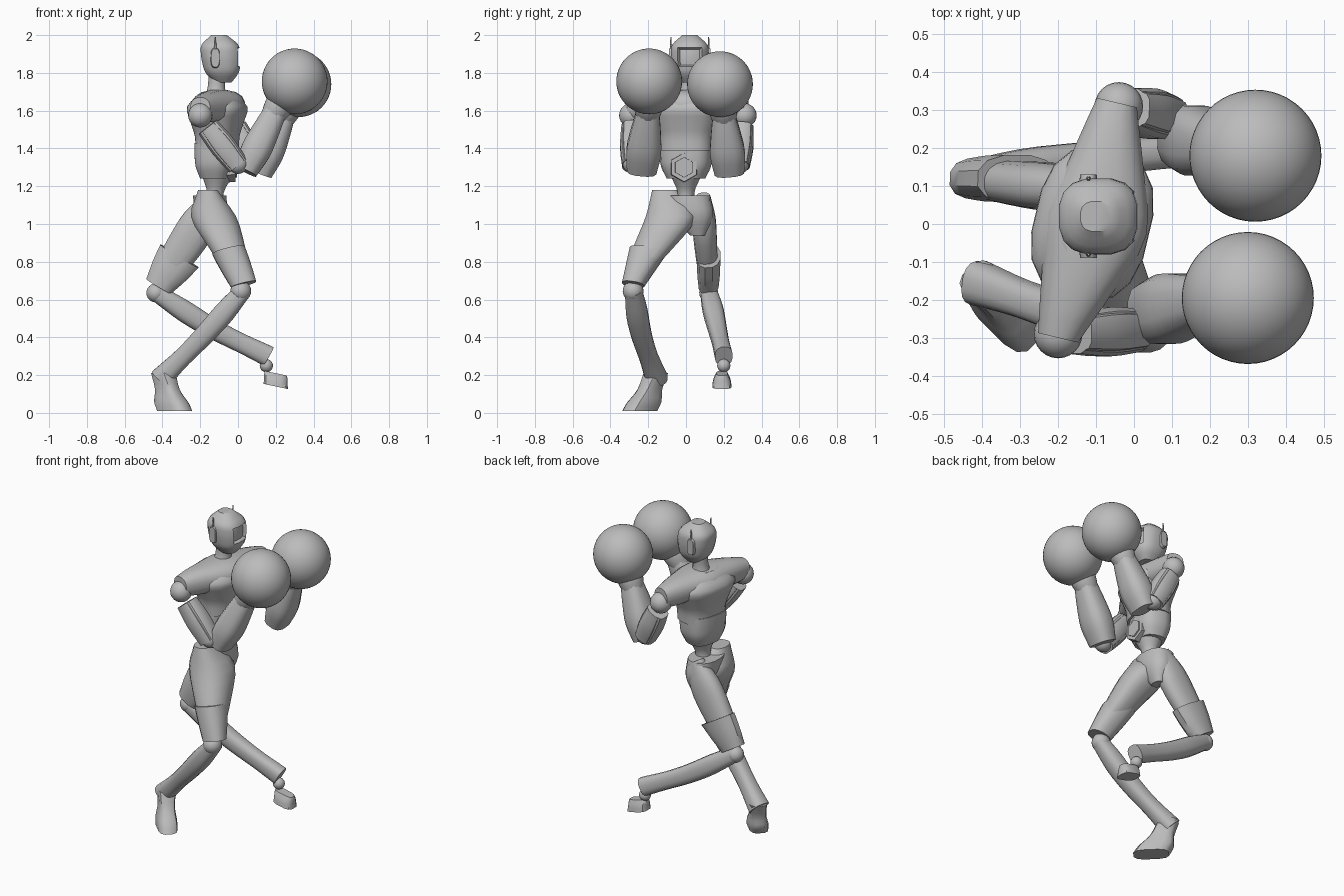
import bpy, bmesh, math
from mathutils import Vector

cube = bpy.data.objects.get("Cube")
if cube:
    bpy.data.objects.remove(cube, do_unlink=True)

grey = bpy.data.materials.new("plain_grey")
grey.use_nodes = True
grey.diffuse_color = (.5, .5, .5, 1)
grey.node_tree.nodes["Principled BSDF"].inputs["Base Color"].default_value = grey.diffuse_color

ACROSS = Vector((1, 0, 0))
SIDE = Vector((0, 1, 0))
UP = Vector((0, 0, 1))
FORWARD = Vector((.97, -.23, 0)).normalized()   # direction the chest faces
SHOULDER = UP.cross(FORWARD)                    # line through both shoulders


def spline(values, t):
    """Smooth value at t along evenly spaced control values."""
    if len(values) == 1:
        return values[0]
    last = len(values) - 1
    index = min(int(t * last), last - 1)
    f = t * last - index
    b, c = values[index], values[index + 1]
    a = values[index - 1] if index > 0 else b * 2 - c
    d = values[index + 2] if index + 2 <= last else c * 2 - b
    return b + ((c - a) + ((a * 2 - b * 5 + c * 4 - d) + (b * 3 - c * 3 + d - a) * f) * f) * f / 2


def finish(name, bm):
    bmesh.ops.recalc_face_normals(bm, faces=bm.faces)
    mesh = bpy.data.meshes.new(name)
    bm.to_mesh(mesh)
    bm.free()
    mesh.materials.append(grey)
    obj = bpy.data.objects.new(name, mesh)
    bpy.context.collection.objects.link(obj)
    bpy.ops.object.select_all(action='DESELECT')
    obj.select_set(True)
    bpy.context.view_layer.objects.active = obj
    bpy.ops.object.shade_smooth_by_angle(angle=math.radians(38))


def loft_mesh(path, widths, depth=(1,), side=SIDE, normal=None, sides=16, power=2.4):
    """Skin rounded sections: half widths along side, depth as a ratio of width."""
    bm = bmesh.new()
    path = [Vector(p) for p in path]
    normal = (normal or path[-1] - path[0]).normalized()
    u = (side - normal * side.dot(normal)).normalized()
    v = normal.cross(u)

    def rounded(value):
        return math.copysign(abs(value) ** (2 / power), value)

    loops = []
    count = 3 * (len(widths) - 1)
    for step in range(count + 1):
        t = step / count
        centre, width, ratio = spline(path, t), spline(widths, t), spline(depth, t)
        angles = [math.tau * (i + .5) / sides for i in range(sides)]
        loops.append([bm.verts.new(centre + u * width * rounded(math.cos(angle))
                                   + v * width * ratio * rounded(math.sin(angle)))
                      for angle in angles])
    for low, high in zip(loops, loops[1:]):
        for i in range(sides):
            j = (i + 1) % sides
            bm.faces.new((low[i], low[j], high[j], high[i]))
    bm.faces.new(loops[0])
    bm.faces.new(loops[-1])
    bmesh.ops.recalc_face_normals(bm, faces=bm.faces)
    return bm


def loft(name, path, widths, **options):
    finish(name, loft_mesh(path, widths, **options))


def ball(name, centre, radius, segments=24):
    bm = bmesh.new()
    bmesh.ops.create_uvsphere(bm, u_segments=segments, v_segments=segments // 2, radius=radius)
    bmesh.ops.translate(bm, vec=centre, verts=bm.verts)
    finish(name, bm)


# Head with a recessed visor
head = loft_mesh([(-.08, .02, 1.75), (-.1, .02, 2)], [.045, .085, .098, .102, .094, .04],
                 depth=(1.04,), normal=UP, power=2.6)
visor = [face for face in head.faces
         if face.normal.x > .75 and abs(face.calc_center_median().z - 1.88) < .045]
bmesh.ops.inset_region(head, faces=visor, thickness=.006, depth=-.02, use_even_offset=True)
finish("head", head)
loft("neck", [(-.12, .01, 1.64), (-.11, .02, 1.8)], [.07, .047, .047], normal=UP, power=2)
for word, outward in (("right", -SIDE), ("left", SIDE)):
    ear = Vector((-.12, .02, 1.88)) + outward * .09
    loft(word + "_ear", [ear, ear + outward * .02], [.025, .022], depth=(2.2,), side=ACROSS, power=3)
    root = ear + outward * .01 + UP * .04
    loft(word + "_antenna", [root, root + UP * .07], [.007, .003], sides=6)

# Torso
loft("abdomen", [(-.12, 0, 1.24), (-.12, 0, 1.43)], [.1, .13, .137, .137],
     depth=(.76,), side=SHOULDER, power=2.8)
loft("chest", [(-.11, 0, 1.39), (-.11, 0, 1.7)], [.144, .15, .18, .2, .1],
     depth=(.76,), side=SHOULDER, power=2.6)
loft("shoulder_yoke", [(-.2, -.3, 1.61), (-.1, 0, 1.625), (-.045, .32, 1.61)],
     [.055, .1, .138, .1, .055], depth=(1.1, .63, 1.1), side=FORWARD, normal=SHOULDER)
belly = Vector((-.12, -.01, 1.3))
for name, size, reach in (("belly_plate_frame", .085, .108), ("belly_plate", .06, .116)):
    loft(name, [belly, belly + ACROSS * reach], [size, size * .9], sides=6, power=2)
loft("waist", [(-.13, 0, 1.08), (-.11, 0, 1.25)], [.06, .045, .08], normal=UP, power=2)
loft("pelvis", [(-.13, .06, .94), (-.15, .01, 1.15)], [.04, .11, .12], depth=(.75,), normal=UP)


# Arms with round gloves
def arm(word, shoulder, elbow, low, wrist, glove):
    shoulder, elbow, low, wrist, glove = map(Vector, (shoulder, elbow, low, wrist, glove))
    ball(word + "_shoulder_joint", shoulder, .064)
    ball(word + "_elbow_joint", elbow, .055)
    ball(word + "_glove", glove, .174, segments=48)
    upper = [shoulder.lerp(elbow, .2) - UP * .01, elbow - UP * .01]
    loft(word + "_upper_arm", upper, [.055, .066, .058], depth=(.85,), sides=12, power=3.5)
    loft(word + "_upper_arm_guard", upper, [.048, .056, .05], depth=(1.3, 1.2), sides=12, power=3.5)
    loft(word + "_forearm", [low, wrist], [.08, .094, .08, .06], depth=(.8, 1), sides=12, power=2.8)
    loft(word + "_glove_cuff", [wrist.lerp(glove, -.25), wrist.lerp(glove, .5)], [.06, .076, .07], power=2)


arm("right", shoulder=(-.2, -.29, 1.575), elbow=(0, -.28, 1.32),
    low=(.04, -.235, 1.28), wrist=(.2, -.2, 1.6), glove=(.3, -.195, 1.755))
arm("left", shoulder=(-.04, .31, 1.575), elbow=(.09, .28, 1.32),
    low=(.12, .23, 1.27), wrist=(.245, .2, 1.58), glove=(.32, .18, 1.74))

# Right leg, standing
loft("right_thigh", [(-.16, -.11, 1.18), (-.13, -.08, 1.04), (-.06, -.17, .88), (0, -.26, .74)],
     [.07, .135, .11, .065], depth=(.75, .9, .9, 1), normal=UP)
loft("right_knee_guard", [(-.05, -.2, .86), (.03, -.28, .68)], [.1, .08, .06],
     depth=(.9, 1.15), normal=Vector((-.15, .1, .6)))
ball("right_knee_joint", (.015, -.28, .645), .055)
loft("right_shin", [(.03, -.28, .65), (-.18, -.235, .41), (-.41, -.155, .18)],
     [.045, .058, .054, .05, .06], power=2.6)
loft("right_foot", [(-.335, -.245, .01), (-.365, -.205, .09), (-.395, -.16, .21)],
     [.105, .1, .068, .06], depth=(.55, .6, .9), side=ACROSS - SIDE, normal=UP, sides=12, power=3.2)

# Left leg, trailing
trail = Vector((.3, -.05, .5))
loft("left_thigh", [(-.13, .09, 1.14), (-.24, .1, .95), (-.4, .12, .71)],
     [.04, .062, .06, .05], depth=(1.3, 1.6, 1.5), normal=trail)
loft("left_knee_guard", [(-.31, .12, .83), (-.42, .12, .67)], [.064, .062, .054],
     depth=(1.9, 1.45), normal=trail, sides=12)
ball("left_knee_joint", (-.435, .12, .635), .05)
loft("left_shin", [(-.44, .12, .64), (-.14, .165, .45), (.16, .2, .3)],
     [.045, .055, .05, .045, .047], depth=(1, 1.2), power=2.6)
ball("left_ankle_joint", (.15, .2, .25), .035)
loft("left_foot", [(.2, .19, .14), (.2, .19, .21)], [.052, .046, .03],
     depth=(1.3, 1.4, 2), normal=Vector((.2, 0, .95)), sides=12, power=3.2)
